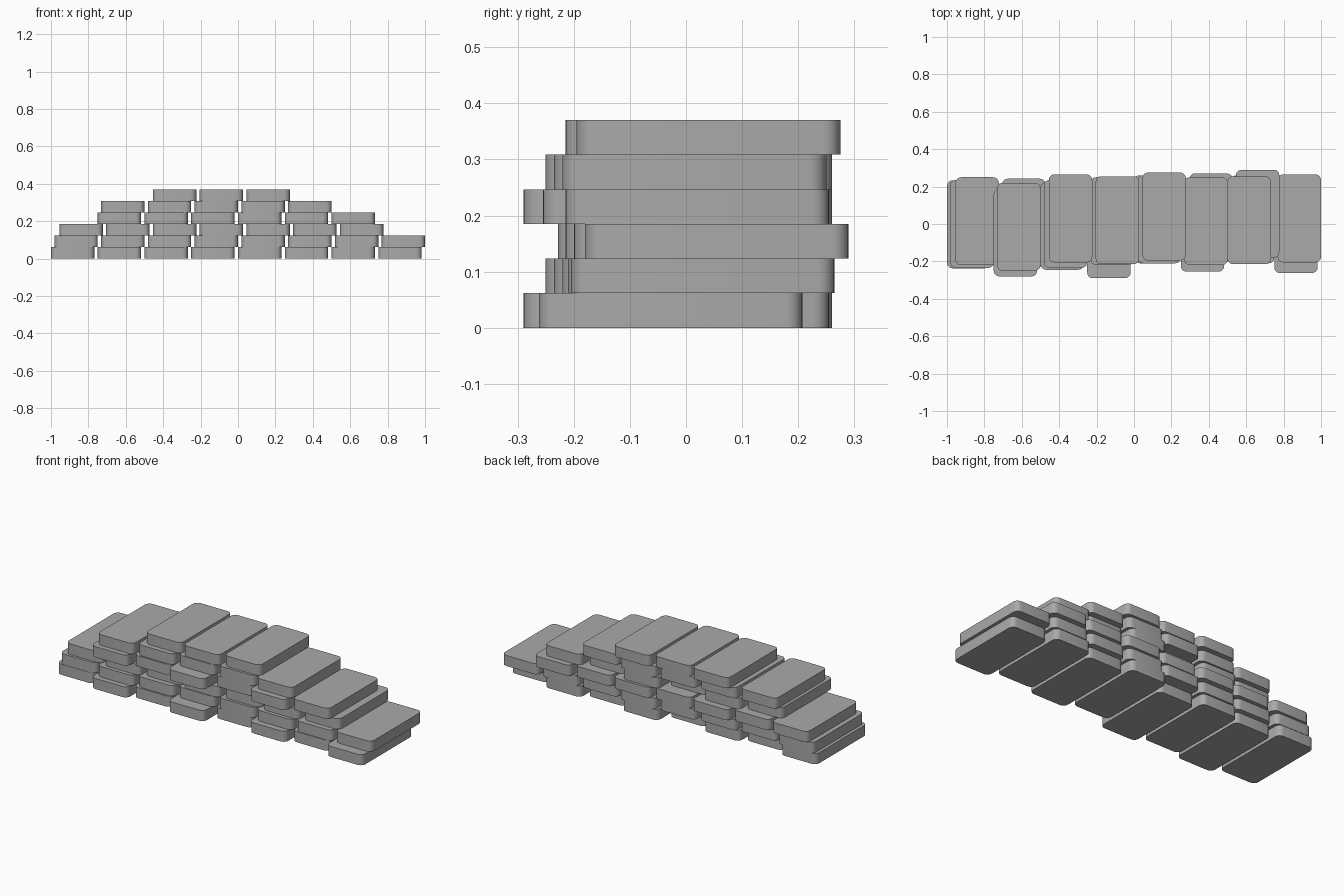
import bpy
import bmesh

cube = bpy.data.objects.get("Cube")
if cube:
    bpy.data.objects.remove(cube, do_unlink=True)

WIDTH, DEPTH, HEIGHT, PITCH = 0.232, 0.47, 0.0617, 0.25
RADIUS = 0.03

stone = bpy.data.materials.new("grey_stone")
grey = (0.4, 0.4, 0.4, 1.0)
stone.diffuse_color = grey
stone.use_nodes = True
stone.node_tree.nodes["Principled BSDF"].inputs["Base Color"].default_value = grey


def slab(name, left, front, bottom):
    """Flat block with rounded vertical corners."""
    bm = bmesh.new()
    bmesh.ops.create_cube(bm, size=1)
    for v in bm.verts:
        v.co.x *= WIDTH
        v.co.y *= DEPTH
        v.co.z *= HEIGHT
    upright = [e for e in bm.edges
               if abs(e.verts[0].co.z - e.verts[1].co.z) > HEIGHT / 2]
    bmesh.ops.bevel(bm, geom=upright, offset=RADIUS, segments=5,
                    profile=0.5, affect='EDGES')
    mesh = bpy.data.meshes.new(name)
    bm.to_mesh(mesh)
    bm.free()
    mesh.materials.append(stone)
    obj = bpy.data.objects.new(name, mesh)
    obj.location = (left + WIDTH / 2, front + DEPTH / 2, bottom + HEIGHT / 2)
    bpy.context.collection.objects.link(obj)
    bpy.ops.object.select_all(action='DESELECT')
    obj.select_set(True)
    bpy.context.view_layer.objects.active = obj
    bpy.ops.object.shade_smooth_by_angle()


# Three course patterns: left edge of the first slab, front edge of each slab
patterns = [
    (-1.0, [-0.237, -0.28, -0.29, -0.29, -0.21, -0.255, -0.215, -0.262]),
    (-0.982, [-0.235, -0.25, -0.235, -0.22, -0.21, -0.22, -0.21, -0.205]),
    (-0.955, [-0.22, -0.228, -0.205, -0.215, -0.195, -0.2, -0.18]),
]
patterns[0][1][2] = -0.245

# Courses from the ground up: the range of columns each one keeps
courses = [(0, 8), (0, 8), (0, 7), (1, 7), (1, 6), (2, 5)]

for level, (first, last) in enumerate(courses):
    start, fronts = patterns[level % 3]
    for column in range(first, last):
        slab(f"course_{level + 1}_slab_{column + 1}",
             start + column * PITCH, fronts[column], level * HEIGHT)
